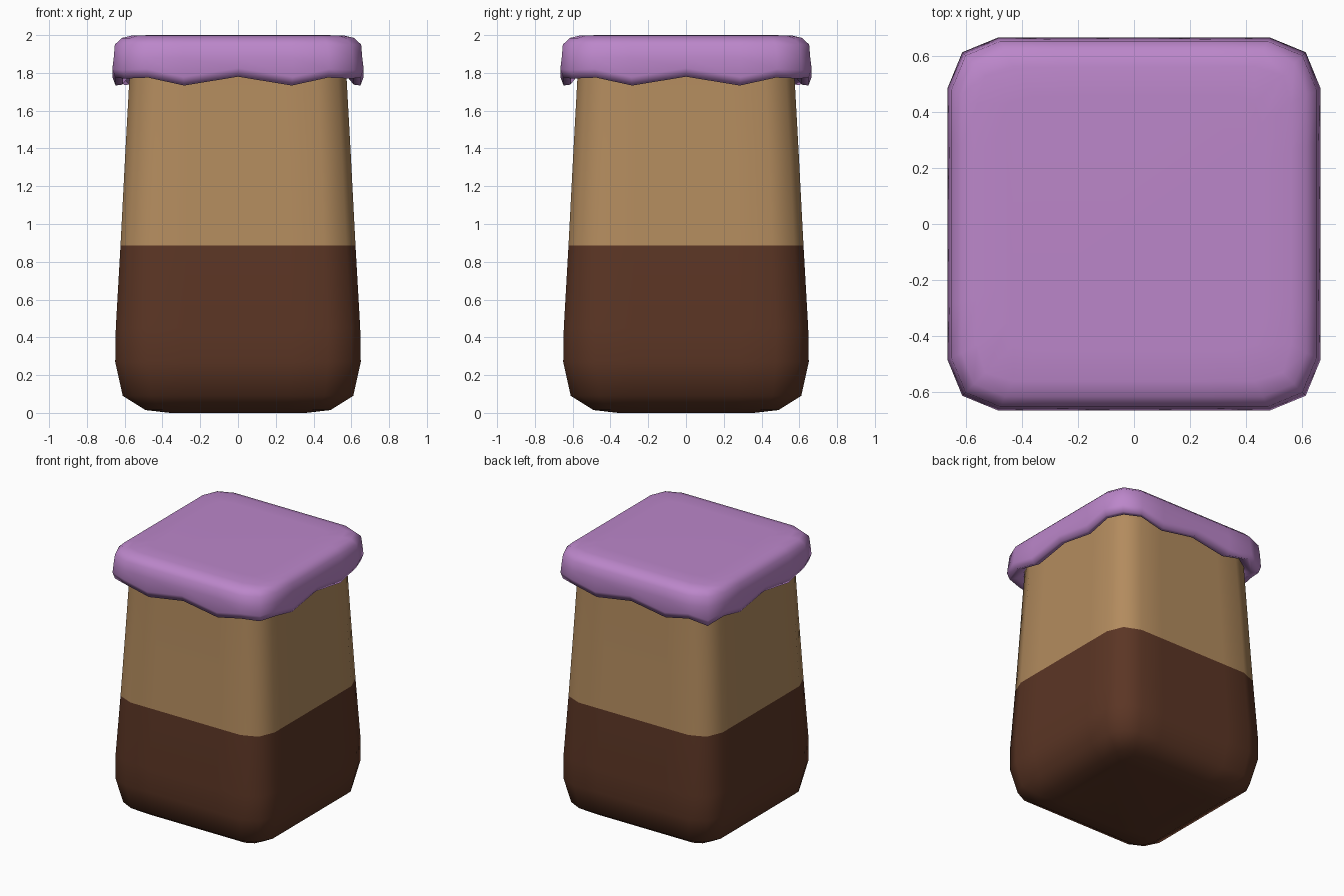
import bpy, bmesh

if "Cube" in bpy.data.objects:
    bpy.data.objects.remove(bpy.data.objects["Cube"])


def material(name, rgb):
    m = bpy.data.materials.new(name)
    m.diffuse_color = (*rgb, 1)
    m.use_nodes = True
    m.node_tree.nodes["Principled BSDF"].inputs["Base Color"].default_value = m.diffuse_color
    return m


def ring(h, c, k):
    """Rounded square: half width h, straight part to c, corner point k."""
    s = c * 0.6
    side = [(h, -c), (h, -s), (h, 0), (h, s), (h, c), (k, k)]
    pts = []
    for _ in range(4):
        pts += side
        side = [(-y, x) for x, y in side]
    return pts


def loft(name, rings, mats, rule=None, cap_end=True):
    """rings: list of (h, c, k, z) where z is a number or per-point list."""
    bm = bmesh.new()
    loops = []
    for h, c, k, z in rings:
        pts = ring(h, c, k)
        zs = z if isinstance(z, list) else [z] * len(pts)
        loops.append([bm.verts.new((x, y, zz)) for (x, y), zz in zip(pts, zs)])
    n = len(loops[0])
    for a, b in zip(loops, loops[1:]):
        for i in range(n):
            j = (i + 1) % n
            bm.faces.new((a[i], a[j], b[j], b[i]))
    bm.faces.new(loops[0][::-1])
    if cap_end:
        bm.faces.new(loops[-1])
    bmesh.ops.recalc_face_normals(bm, faces=bm.faces[:])
    for f in bm.faces:
        f.smooth = True
        if rule:
            f.material_index = rule(f.calc_center_median())
    me = bpy.data.meshes.new(name)
    bm.to_mesh(me)
    bm.free()
    for m in mats:
        me.materials.append(m)
    ob = bpy.data.objects.new(name, me)
    bpy.context.collection.objects.link(ob)
    return ob


purple = material("purple cloth", (0.50, 0.24, 0.59))
tan = material("tan", (0.45, 0.26, 0.112))
brown = material("dark brown", (0.105, 0.036, 0.018))

# Tapered jar body, dark below the fill line
body = [(0.36, 0.30, 0.35, 0.0), (0.49, 0.40, 0.46, 0.015),
        (0.61, 0.46, 0.56, 0.09), (0.65, 0.475, 0.597, 0.27),
        (0.647, 0.475, 0.597, 0.45), (0.622, 0.455, 0.573, 0.887),
        (0.598, 0.44, 0.55, 1.35), (0.575, 0.42, 0.53, 1.77),
        (0.57, 0.42, 0.525, 1.9)]
loft("jar_body", body, [brown, tan], lambda p: 0 if p.z < 0.887 else 1)

# Cloth cover with a wavy hem; one back corner hangs lower
hem = [1.775, 1.733, 1.78, 1.733, 1.775, 1.77] * 4
hem[11] = 1.735


def lift(d):
    return [z + d for z in hem]


cover = [(0.45, 0.35, 0.43, 2.0), (0.56, 0.43, 0.53, 1.998),
         (0.615, 0.46, 0.57, 1.985), (0.652, 0.475, 0.6, 1.95),
         (0.658, 0.48, 0.607, 1.88), (0.665, 0.483, 0.612, lift(0.045)),
         (0.648, 0.475, 0.6, lift(0)), (0.612, 0.45, 0.565, lift(0.005)),
         (0.575, 0.425, 0.53, lift(0.05))]
loft("cloth_cover", cover, [purple], cap_end=False)
